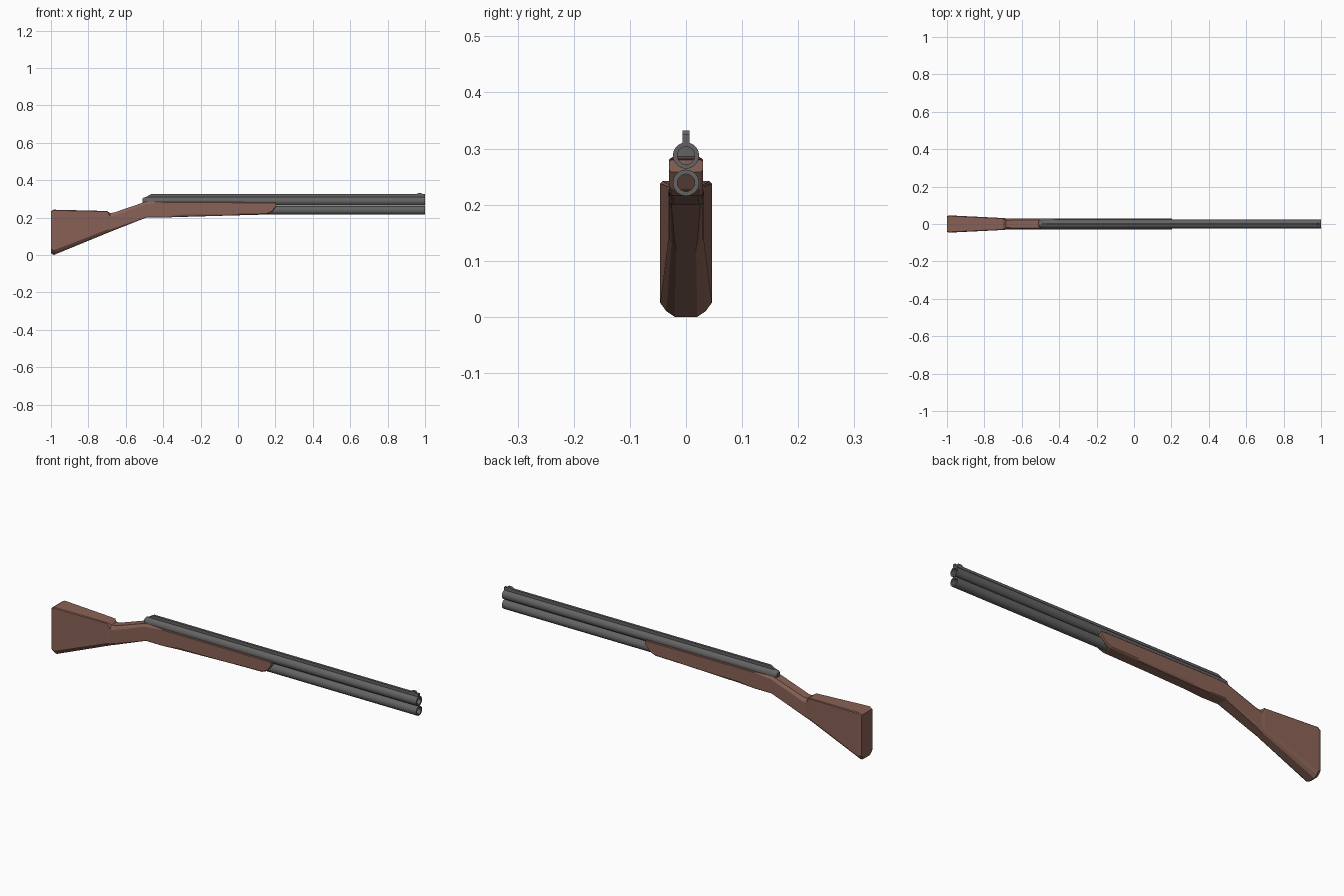
import bpy, bmesh, math

if "Cube" in bpy.data.objects:
    bpy.data.objects.remove(bpy.data.objects["Cube"])


def material(name, rgb):
    m = bpy.data.materials.new(name)
    m.diffuse_color = (*rgb, 1)
    m.use_nodes = True
    m.node_tree.nodes["Principled BSDF"].inputs["Base Color"].default_value = m.diffuse_color
    return m


WOOD = material("brown_wood", (0.25, 0.122, 0.092))
METAL = material("grey_metal", (0.125, 0.125, 0.125))


def loft(name, rings, mat, closed=False, smooth=False):
    """Skin a list of equal-length point rings; cap the ends unless closed."""
    bm = bmesh.new()
    rows = [[bm.verts.new(p) for p in r] for r in rings]
    n = len(rows[0])
    pairs = list(zip(rows, rows[1:]))
    if closed:
        pairs.append((rows[-1], rows[0]))
    for a, b in pairs:
        for i in range(n):
            j = (i + 1) % n
            bm.faces.new((a[i], a[j], b[j], b[i]))
    if not closed:
        bm.faces.new(rows[0])
        bm.faces.new(rows[-1])
    bmesh.ops.recalc_face_normals(bm, faces=bm.faces)
    me = bpy.data.meshes.new(name)
    bm.to_mesh(me)
    bm.free()
    me.materials.append(mat)
    ob = bpy.data.objects.new(name, me)
    bpy.context.collection.objects.link(ob)
    if smooth:
        bpy.context.view_layer.objects.active = ob
        ob.select_set(True)
        bpy.ops.object.shade_smooth_by_angle(angle=math.radians(35))
        ob.select_set(False)
    return ob


def circle(x, z, r, n=20):
    return [(x, r * math.cos(2 * math.pi * i / n), z + r * math.sin(2 * math.pi * i / n))
            for i in range(n)]


def section(x, w, top, bot, tw, th, bw, bh):
    """Chamfered stock section: tw/th top chamfer, bw/bh lower chamfer."""
    half = [(w - bw, bot), (w - bw * 0.42, bot + bh * 0.4), (w, bot + bh),
            (w, top - th), (w - tw, top)]
    return ([(x, y, z) for y, z in half] + [(x, -y, z) for y, z in reversed(half)])


# One-piece stock: butt, comb step, wrist and fore-end
stations = [
    (-1.0, .043, .234, .010, .004, .004, .022, .022),
    (-.985, .046, .242, .000, .004, .004, .026, .025),
    (-.70, .032, .235, .117, .003, .003, .014, .018),
    (-.685, .030, .225, .123, .010, .018, .012, .014),
    (-.665, .030, .226, .131, .010, .018, .010, .012),
    (-.49, .030, .286, .200, .008, .014, .004, .004),
    (-.40, .030, .283, .200, .003, .003, .003, .003),
    (-.31, .030, .283, .203, .003, .003, .007, .012),
    (.00, .030, .282, .212, .003, .003, .007, .006),
    (.15, .030, .281, .216, .003, .003, .005, .005),
    (.18, .030, .281, .228, .003, .003, .005, .005),
    (.203, .030, .280, .258, .003, .003, .004, .004),
]
loft("stock", [section(*s) for s in stations], WOOD)


# Two stacked hollow barrels
def barrel(name, x0, z):
    ro, ri = .0235, .0155
    loft(name, [circle(x0, z, ro), circle(1.0, z, ro), circle(1.0, z, ri),
                circle(x0, z, ri)], METAL, closed=True, smooth=True)


barrel("upper_barrel", -.49, .2875)
barrel("lower_barrel", .08, .239)

# Rounded breech closing the rear of the upper barrel
loft("breech_end", [circle(-.511, .2875, .012), circle(-.505, .2875, .019),
                    circle(-.49, .2875, .0235), circle(-.475, .2875, .0205)],
     METAL, smooth=True)


# Sighting rib with sloped rear, and front sight bead
def bar(name, profile, w):
    loft(name, [[(x, y, z) for x, z in profile] for y in (-w, w)], METAL)


bar("top_rib", [(-.495, .305), (1.0, .305), (1.0, .325), (-.465, .325), (-.485, .314)], .006)
bar("front_sight", [(.95, .323), (.985, .323), (.98, .332), (.965, .332)], .0065)
